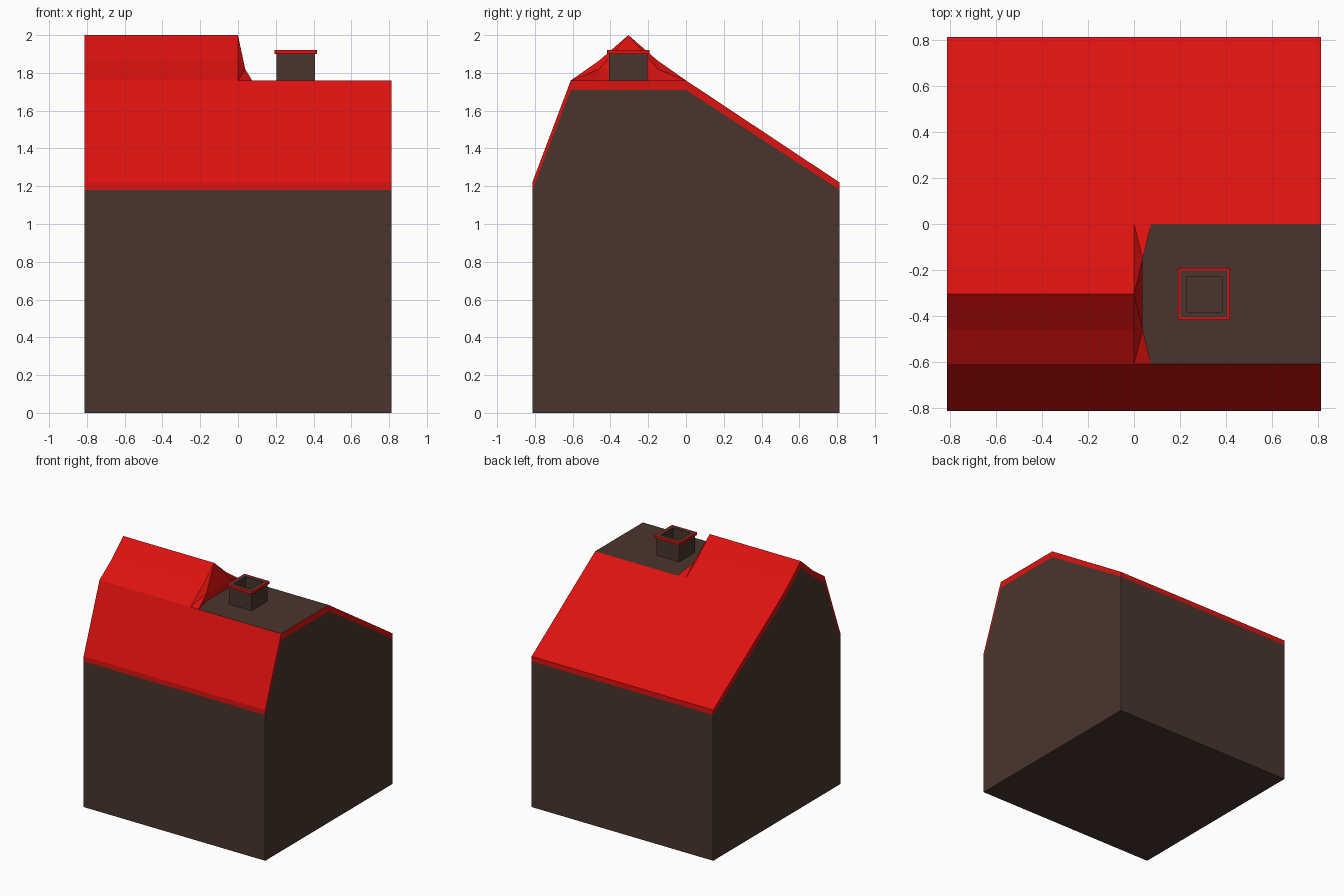
import bpy

if "Cube" in bpy.data.objects:
    bpy.data.objects.remove(bpy.data.objects["Cube"])


def material(name, color):
    m = bpy.data.materials.new(name)
    m.diffuse_color = (*color, 1)
    m.use_nodes = True
    m.node_tree.nodes["Principled BSDF"].inputs["Base Color"].default_value = m.diffuse_color
    return m


RED = material("roof_red", (0.72, 0.006, 0.005))
BROWN = material("wall_brown", (0.068, 0.036, 0.026))
W = 0.8135   # half width of the house
MID = -0.305  # ridge line in y


def build(name, verts, faces, mat):
    me = bpy.data.meshes.new(name)
    me.from_pydata(verts, [], faces)
    me.materials.append(mat)
    ob = bpy.data.objects.new(name, me)
    bpy.context.collection.objects.link(ob)
    return ob


def sweep(name, outline, x0, x1, mat, edges, cap):
    """Sweep chosen edges of a counter-clockwise (y, z) outline along x, capping one end."""
    n = len(outline)
    verts = [(x, y, z) for x in (x0, x1) for y, z in outline]
    faces = [(i, i + n, (i + 1) % n + n, (i + 1) % n) for i in edges]
    faces.append(tuple(range(n, 2 * n)) if cap == "right" else tuple(reversed(range(n))))
    # outline runs clockwise in (y, z) as listed front-to-back, so flip everything
    return build(name, verts, [f[::-1] for f in faces], mat)


# Roof cross-sections, front to back: low with flat deck, high with bell-shaped ridge
low_out = [(-W, 1.22), (-0.61, 1.76), (0, 1.76), (W, 1.22)]
low_in = [(-W, 1.18), (-0.61, 1.71), (0, 1.71), (W, 1.18)]
bell = [(-0.46, 1.865), (MID, 2.0), (-0.15, 1.865)]
high_out = low_out[:2] + bell + low_out[2:]
high_in = low_in[:2] + [(y, z - 0.05) for y, z in bell] + low_in[2:]

for side, out, inn, x0, x1 in (("left", high_out, high_in, -W, 0),
                               ("right", low_out, low_in, 0, W)):
    n = len(out)
    # Walls: front, back and floor, with gable end
    sweep("walls_" + side, [(-W, 0)] + inn + [(W, 0)], x0, x1, BROWN,
          [0, n, n + 1], side)
    # Roof: slopes, eave edges and gable band
    roof = sweep("roof_" + side, out + inn[::-1], x0, x1, RED,
                 list(range(n)) + [2 * n - 1], side)
    if side == "right":
        # Flat deck in wall colour
        roof.data.materials.append(BROWN)
        roof.data.polygons[1].material_index = 1

# Flared end of the raised roof, standing on the deck
inner = [(0, y, z) for y, z in high_out[1:-1]]
foot = [(0.075, -0.61, 1.76), (0.038, -0.46, 1.82), (0.038, -0.15, 1.82), (0.075, 0, 1.76),
        (0.038, -0.46, 1.76), (0.038, -0.15, 1.76)]
build("raised_roof_end", inner + foot,
      [(0, 5, 6), (0, 6, 1), (1, 6, 2), (2, 6, 7), (2, 7, 3), (3, 7, 4), (4, 7, 8),
       (5, 9, 6), (6, 9, 10, 7), (7, 10, 8)], RED)


def square_tube(name, ro, ri, z0, z1, mat):
    verts = [(0.305 + sx * r, MID + sy * r, z)
             for r, z in ((ro, z0), (ro, z1), (ri, z1), (ri, z0))
             for sx, sy in ((-1, -1), (1, -1), (1, 1), (-1, 1))]
    faces = [(4 * k + i, 4 * k + (i + 1) % 4,
              4 * ((k + 1) % 4) + (i + 1) % 4, 4 * ((k + 1) % 4) + i)
             for k in range(4) for i in range(4)]
    return build(name, verts, faces, mat)


# Chimney and its red collar
square_tube("chimney", 0.102, 0.077, 1.76, 1.92, BROWN)
square_tube("chimney_collar", 0.113, 0.102, 1.9, 1.92, RED)
